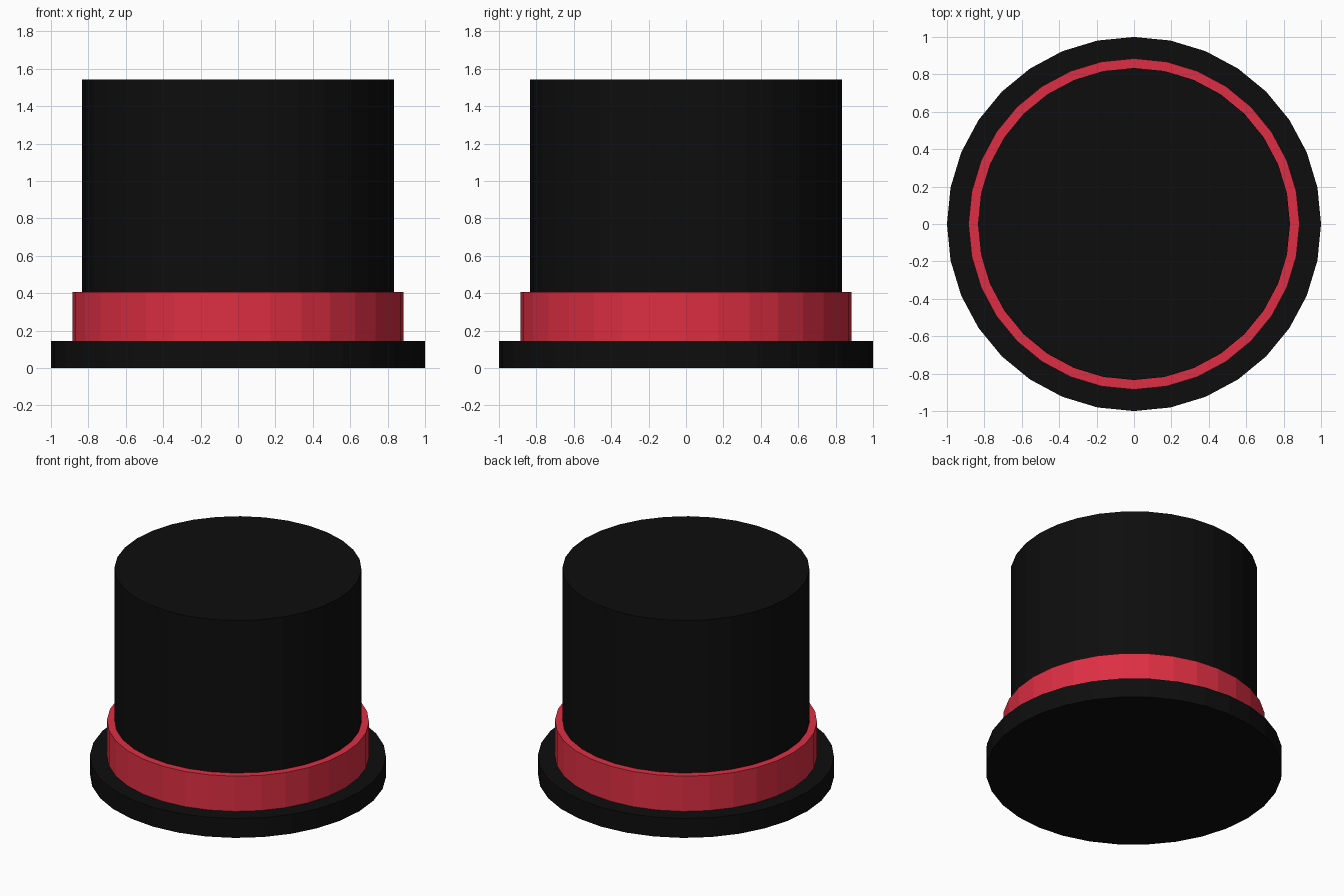
import bpy

cube = bpy.data.objects.get("Cube")
if cube:
    bpy.data.objects.remove(cube, do_unlink=True)


def material(name, colour):
    mat = bpy.data.materials.new(name)
    mat.use_nodes = True
    mat.diffuse_color = colour
    mat.node_tree.nodes["Principled BSDF"].inputs["Base Color"].default_value = colour
    return mat


def disc(name, radius, bottom, top, mat):
    """Flat-shaded upright cylinder between two heights."""
    bpy.ops.mesh.primitive_cylinder_add(
        vertices=32, radius=radius, depth=top - bottom,
        location=(0, 0, (bottom + top) / 2))
    obj = bpy.context.object
    obj.name = name
    obj.data.materials.append(mat)
    return obj


black = material("black felt", (0.0042, 0.0042, 0.0042, 1))
red = material("red ribbon", (0.723, 0.028, 0.056, 1))

BRIM_TOP, BAND_TOP, HAT_TOP = 0.144, 0.406, 1.542

# Brim, ribbon band and tall crown
disc("brim", 1.0, 0, BRIM_TOP, black)
disc("hat_band", 0.885, BRIM_TOP, BAND_TOP, red)
disc("crown", 0.834, BAND_TOP, HAT_TOP, black)
